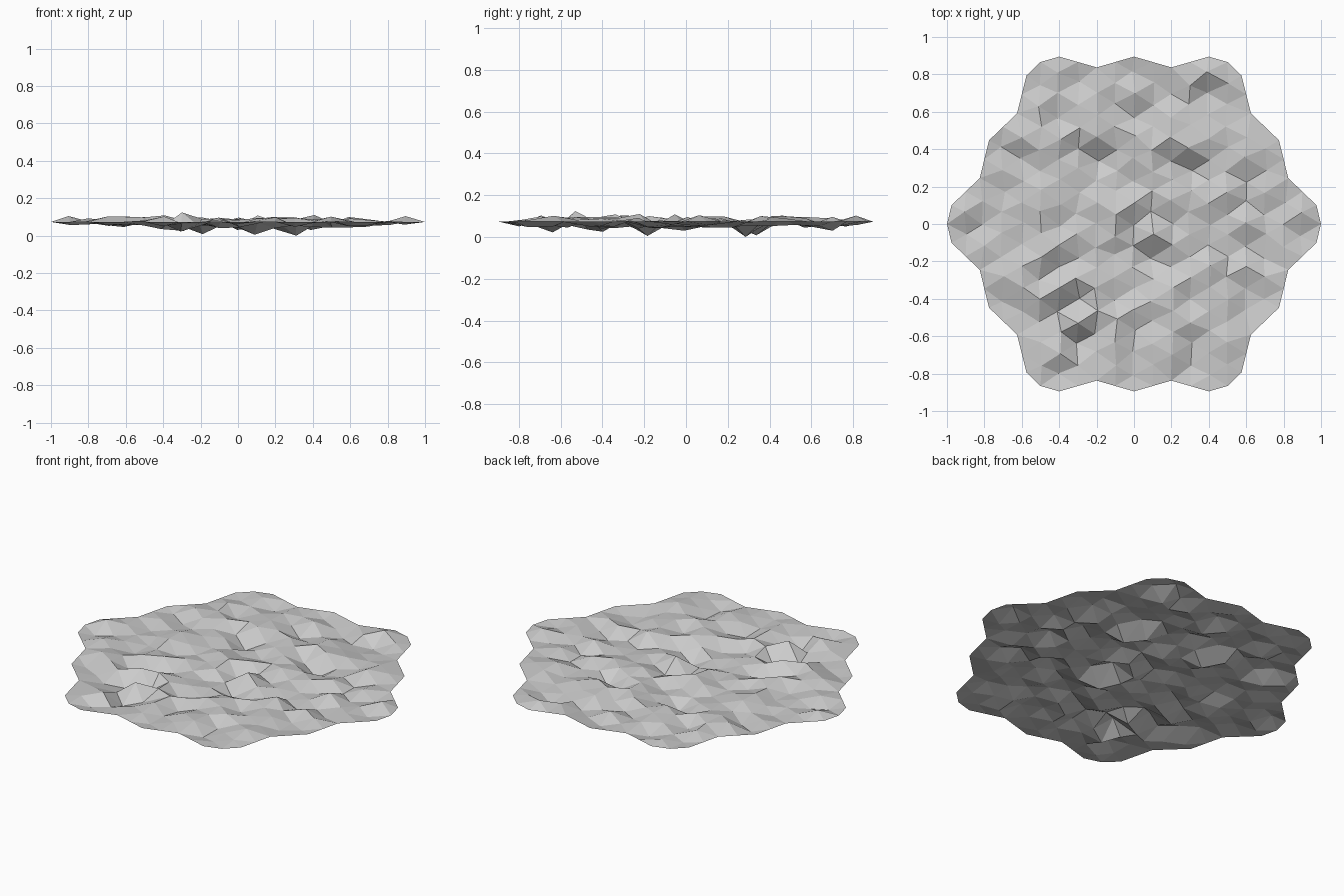
import bpy, bmesh, math, random
from mathutils import Vector

if "Cube" in bpy.data.objects:
    bpy.data.objects.remove(bpy.data.objects["Cube"])

random.seed(21)
PITCH = 0.4                      # distance between neighbouring hex tiles
R = PITCH / math.sqrt(3)         # hex corner radius
RIM_Z = 0.073

# Notable peaks and pits (x, y, height); the rest is gentle noise
FEATURES = [
    (0.1, -0.058, 0.108), (0.1, -0.173, 0.005), (0.0, 0.0, 0.03), (0.0, 0.115, 0.085),
    (-0.1, 0.058, 0.095), (0.4, 0.808, 0.102), (0.4, 0.693, 0.03), (0.3, 0.75, 0.08),
    (0.5, 0.75, 0.08), (-0.3, -0.52, 0.124), (-0.2, -0.577, 0.05), (-0.3, -0.635, 0.022),
    (-0.4, -0.346, 0.108), (-0.4, -0.462, 0.035), (-0.3, -0.404, 0.025), (0.2, 0.462, 0.1),
    (0.3, 0.404, 0.1), (0.2, 0.346, 0.035), (0.3, 0.289, 0.0), (-0.2, 0.462, 0.098),
    (-0.2, 0.346, 0.008), (-0.5, -0.173, 0.1), (-0.4, -0.231, 0.035), (0.6, 0.346, 0.1),
    (0.6, 0.231, 0.045), (0.9, 0.058, 0.104), (-0.9, 0.058, 0.104), (0.4, -0.231, 0.11),
]


def polar(c, r, deg):
    a = math.radians(deg)
    return c + Vector((r * math.cos(a), r * math.sin(a), 0))


bm = bmesh.new()


def tri(*pts):
    bm.faces.new([bm.verts.new(p) for p in pts])


# Nineteen hex tiles, each six triangles split into four
for q in range(-2, 3):
    for r in range(-2, 3):
        if abs(q + r) > 2:
            continue
        c = Vector((PITCH * (q + r / 2), PITCH * r * math.sqrt(3) / 2, 0))
        for k in range(6):
            a, b = polar(c, R, 60 * k - 30), polar(c, R, 60 * k + 30)
            ca, cb, ab = (c + a) / 2, (c + b) / 2, (a + b) / 2
            tri(c, ca, cb)
            tri(ca, a, ab)
            tri(cb, ab, b)
            tri(ca, ab, cb)
bmesh.ops.remove_doubles(bm, verts=bm.verts[:], dist=0.005)

# Rounded scalloped rim, level all the way round
moved = {}
for v in bm.verts:
    if v.is_boundary:
        n = [e.other_vert(v).co for e in v.link_edges if e.is_boundary]
        moved[v] = v.co / 2 + (n[0] + n[1]) / 4
for v, co in moved.items():
    v.co = co
    v.co.z = RIM_Z

# Rough interior, a little lower towards the middle, with slight sideways jitter
inner = [v for v in bm.verts if not v.is_boundary]
for v in sorted(inner, key=lambda v: (round(v.co.x, 2), round(v.co.y, 2))):
    mean = 0.065 + 0.012 * min(1, v.co.xy.length)
    z = mean + random.uniform(-0.029, 0.029)
    for fx, fy, fz in FEATURES:
        if math.hypot(v.co.x - fx, v.co.y - fy) < 0.03:
            z = fz
    v.co += Vector((random.uniform(-0.012, 0.012), random.uniform(-0.012, 0.012), 0))
    v.co.z = z

bmesh.ops.recalc_face_normals(bm, faces=bm.faces[:])
if sum(f.normal.z for f in bm.faces) < 0:
    bmesh.ops.reverse_faces(bm, faces=bm.faces[:])
mesh = bpy.data.meshes.new("rocky_ground")
bm.to_mesh(mesh)
bm.free()
bpy.context.collection.objects.link(bpy.data.objects.new("rocky_ground", mesh))
